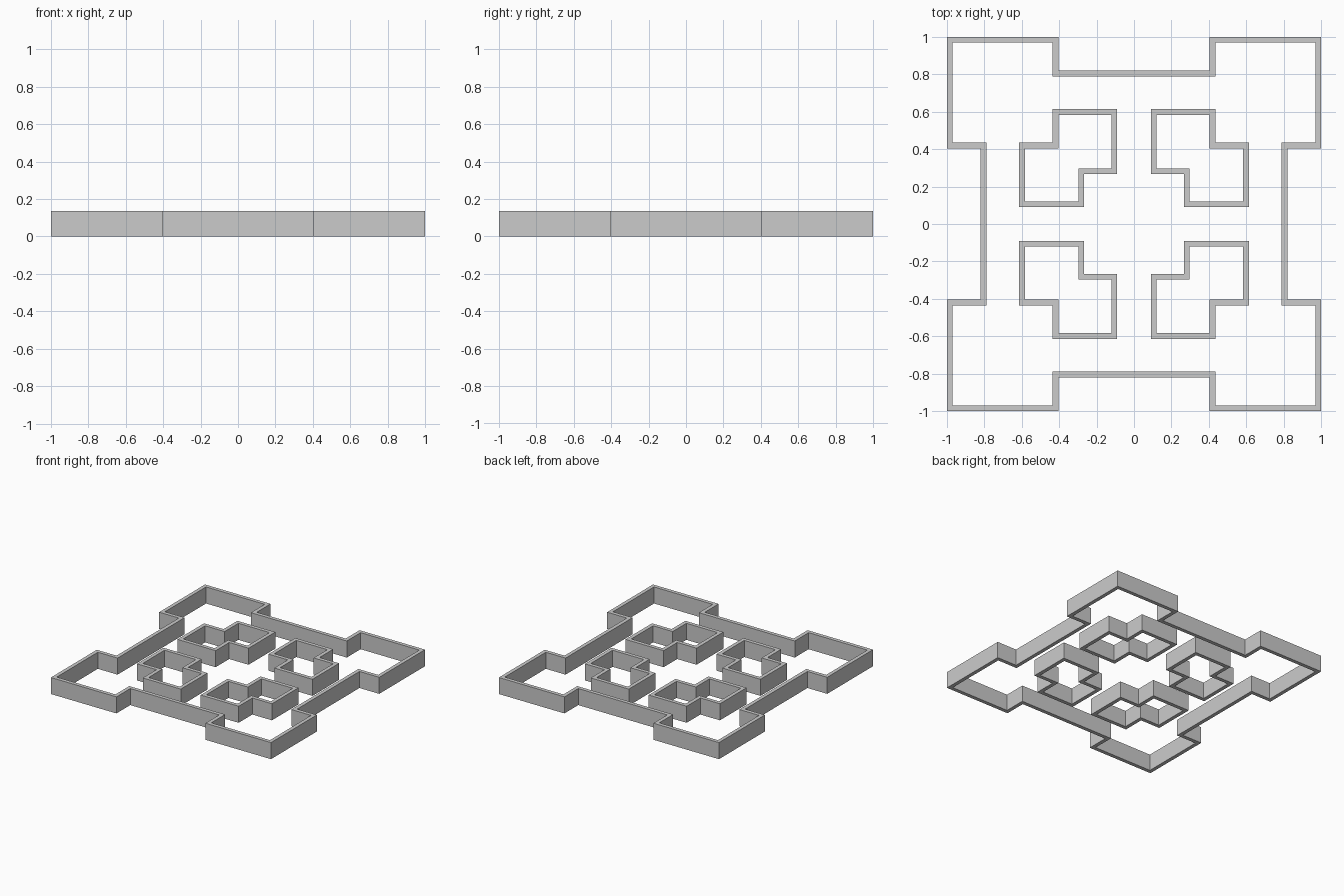
import bpy, bmesh

if "Cube" in bpy.data.objects:
    bpy.data.objects.remove(bpy.data.objects["Cube"])

HEIGHT = 0.136   # wall height
HALF = 0.0155    # half the wall thickness


def offset_loop(path, d):
    """Mitred offset of a right-angled closed path (counter-clockwise, +d outward)."""
    out = []
    n = len(path)
    for i, (x, y) in enumerate(path):
        px, py = path[i - 1]
        qx, qy = path[(i + 1) % n]
        ox = oy = 0.0
        for ax, ay in ((x - px, y - py), (qx - x, qy - y)):
            length = abs(ax) + abs(ay)
            ox += ay / length
            oy -= ax / length
        out.append((x + ox * d, y + oy * d))
    return out


def wall_ring(name, path):
    """Closed wall of constant thickness following a centre line."""
    area = sum(path[i - 1][0] * p[1] - p[0] * path[i - 1][1] for i, p in enumerate(path))
    if area < 0:
        path = path[::-1]
    bm = bmesh.new()
    loops = [[bm.verts.new((x, y, z)) for x, y in offset_loop(path, d)]
             for d, z in ((HALF, 0), (HALF, HEIGHT), (-HALF, HEIGHT), (-HALF, 0))]
    n = len(path)
    for k in range(4):
        a, b = loops[k], loops[(k + 1) % 4]
        for i in range(n):
            j = (i + 1) % n
            bm.faces.new((a[i], a[j], b[j], b[i]))
    bmesh.ops.recalc_face_normals(bm, faces=bm.faces)
    mesh = bpy.data.meshes.new(name)
    bm.to_mesh(mesh)
    bm.free()
    obj = bpy.data.objects.new(name, mesh)
    bpy.context.collection.objects.link(obj)
    return obj


# Outer wall: one corner repeated by quarter turns
E = 1 - HALF
S, N = 0.42, 0.805
corner = [(N, S), (E, S), (E, E), (S, E), (S, N)]
outer = []
for turn in range(4):
    outer += corner
    corner = [(-y, x) for x, y in corner]
wall_ring("outer_wall", outer)

# Four stepped inner walls, mirrored into each quadrant
A, B, C = 0.106, 0.282, 0.598
step = [(A, C), (S, C), (S, S), (C, S), (C, A), (B, A), (B, B), (A, B)]
for sx, side in ((-1, "left"), (1, "right")):
    for sy, end in ((-1, "front"), (1, "back")):
        wall_ring(f"inner_wall_{end}_{side}", [(sx * x, sy * y) for x, y in step])
